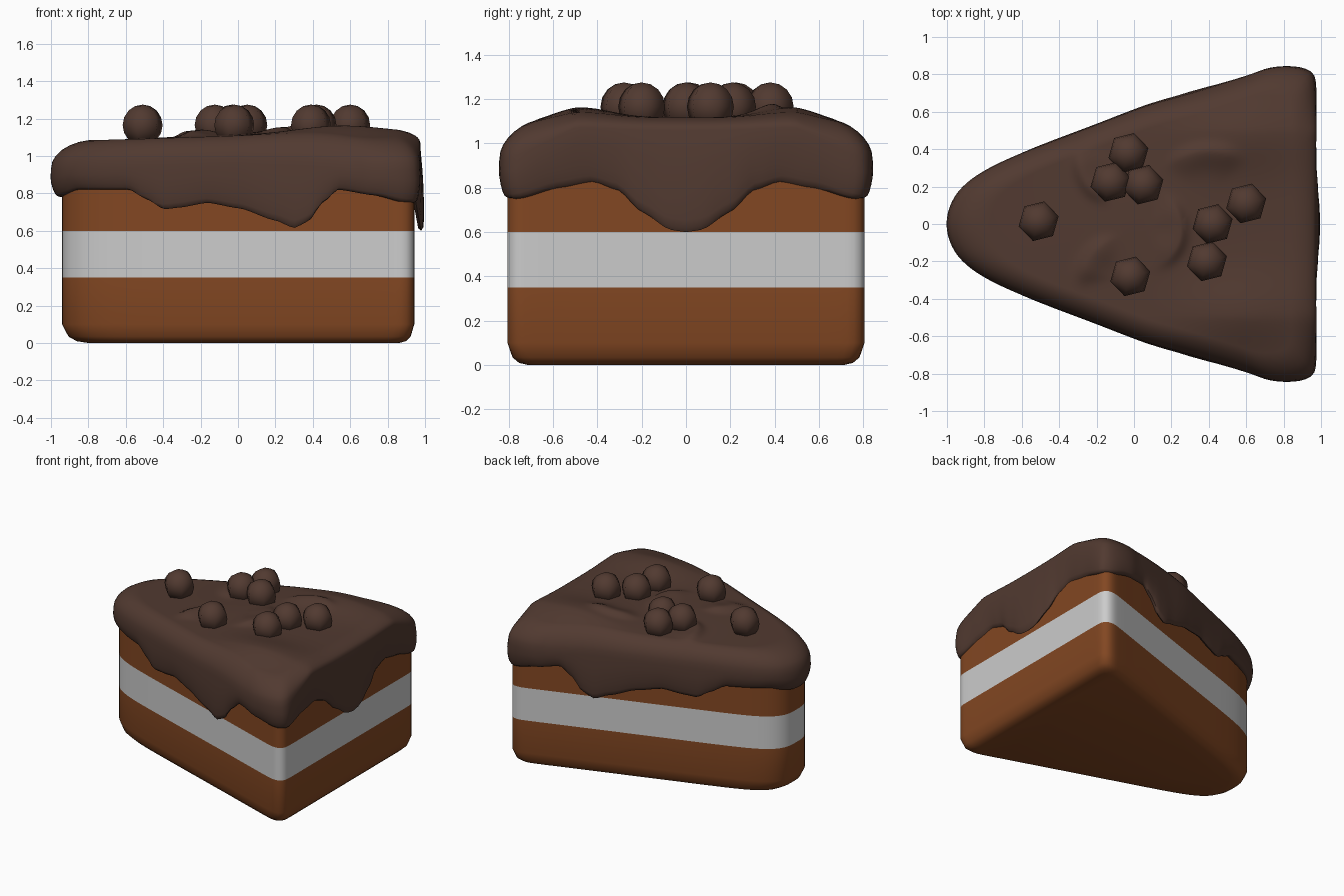
import bpy, bmesh, math
from mathutils import Vector

if "Cube" in bpy.data.objects:
    bpy.data.objects.remove(bpy.data.objects["Cube"])

CX = 0.25   # centre that rings shrink towards
N = 192


def material(name, rgb):
    m = bpy.data.materials.new(name)
    m.diffuse_color = (*rgb, 1)
    m.use_nodes = True
    m.node_tree.nodes["Principled BSDF"].inputs["Base Color"].default_value = m.diffuse_color
    return m


def outline(half):
    """Closed smooth outline from half its points, mirrored in y, evenly resampled."""
    pts = [Vector(p) for p in half]
    pts += [Vector((x, -y)) for x, y in reversed(half) if y > 0]
    n, dense = len(pts), []
    for i in range(n):
        a, b, c, d = (pts[(i + k) % n] for k in (-1, 0, 1, 2))
        for j in range(20):
            t = j / 20
            dense.append(0.5 * (2 * b + (c - a) * t + (2 * a - 5 * b + 4 * c - d) * t * t
                                + (3 * b - a - 3 * c + d) * t ** 3))
    dense.append(dense[0])
    run = [0.0]
    for p, q in zip(dense, dense[1:]):
        run.append(run[-1] + (q - p).length)
    out, k = [], 0
    for i in range(N):
        s = run[-1] * i / N
        while run[k + 1] < s:
            k += 1
        out.append(dense[k].lerp(dense[k + 1], (s - run[k]) / (run[k + 1] - run[k])))
    return out


def scaled(p, s):
    return Vector((CX + (p.x - CX) * s, p.y * s))


def finish(ob, mat, angle=50):
    if ob.name not in bpy.context.collection.objects:
        bpy.context.collection.objects.link(ob)
    if mat:
        ob.data.materials.append(mat)
    bpy.ops.object.select_all(action='DESELECT')
    ob.select_set(True)
    bpy.context.view_layer.objects.active = ob
    bpy.ops.object.shade_smooth_by_angle(angle=math.radians(angle))


def loft(name, rings, mat=None, cap=False):
    """Skin a stack of closed rings; cap closes the first ring."""
    bm = bmesh.new()
    vs = [[bm.verts.new(p) for p in r] for r in rings]
    for a, b in zip(vs, vs[1:]):
        for i in range(N):
            j = (i + 1) % N
            bm.faces.new((a[i], a[j], b[j], b[i]))
    if cap:
        bm.faces.new(vs[0])
    bmesh.ops.recalc_face_normals(bm, faces=bm.faces)
    if sum(f.normal.dot(f.calc_center_median() - Vector((CX, 0, 0.6))) * f.calc_area()
           for f in bm.faces) < 0:
        bmesh.ops.reverse_faces(bm, faces=bm.faces)
    me = bpy.data.meshes.new(name)
    bm.to_mesh(me)
    bm.free()
    finish(bpy.data.objects.new(name, me), mat)


def interp(keys, v):
    for (a, za), (b, zb) in zip(keys, keys[1:]):
        if v <= b:
            t = max(0, (v - a) / (b - a))
            return za + (zb - za) * (0.5 * t + 0.5 * t * t * (3 - 2 * t))
    return keys[-1][1]


sponge = material("sponge", (0.225, 0.063, 0.016))
chocolate = material("chocolate", (0.083, 0.042, 0.03))

# Sponge and cream layers
body = outline([(-0.94, 0), (-0.93, 0.1), (-0.88, 0.18), (-0.78, 0.247), (-0.6, 0.32),
                (-0.2, 0.455), (0.2, 0.588), (0.6, 0.722), (0.78, 0.782), (0.86, 0.804),
                (0.91, 0.798), (0.937, 0.765), (0.942, 0.7), (0.942, 0.5), (0.942, 0.25)])


def layer(name, levels, mat, cap=False):
    loft(name, [[(*scaled(p, s), z) for p in body] for s, z in levels], mat, cap)


layer("bottom_sponge", [(0.88, 0), (0.935, 0.01), (0.972, 0.035), (1, 0.1), (1, 0.35)], sponge, True)
layer("cream_layer", [(1, 0.35), (1, 0.6)], None)
layer("top_sponge", [(1, 0.6), (1, 0.95)], sponge)

# Frosting with wavy dripping edge and swirled top
frost = outline([(-1, 0), (-0.98, 0.1), (-0.92, 0.195), (-0.8, 0.285), (-0.6, 0.38),
                 (-0.3, 0.495), (0, 0.61), (0.12, 0.65), (0.3, 0.7), (0.6, 0.793), (0.72, 0.833),
                 (0.83, 0.842), (0.92, 0.825), (0.965, 0.775), (0.974, 0.6), (0.974, 0.3)])
SIDE = [(-1, 0.78), (-0.9, 0.82), (-0.62, 0.82), (-0.5, 0.76), (-0.42, 0.715), (-0.33, 0.725),
        (-0.18, 0.75), (0, 0.72), (0.2, 0.655), (0.3, 0.615), (0.38, 0.65), (0.46, 0.75),
        (0.55, 0.82), (0.75, 0.79), (0.92, 0.75)]
BACK = [(0, 0.6), (0.07, 0.61), (0.2, 0.69), (0.32, 0.79), (0.44, 0.825), (0.6, 0.8), (0.78, 0.75)]
# Swirl ridges: centre x, centre y, radius, start and end angle
SWIRLS = [(0.05, -0.03, 0.2, -60, 50), (-0.05, -0.3, 0.22, 110, 180),
          (0.4, 0.1, 0.29, 60, 130), (-0.05, 0.35, 0.24, 170, 240)]


def on_back(p):
    return p.x > 0.9 and abs(p.y) < 0.8


def drip(p):
    return interp(BACK, abs(p.y)) if on_back(p) else interp(SIDE, p.x)


def ridge(p, cx, cy, rad, a0, a1):
    a = math.degrees(math.atan2(p.y - cy, p.x - cx)) % 360
    off = abs((a - (a0 + a1) / 2 + 180) % 360 - 180) / ((a1 - a0) / 2)
    d = math.hypot(p.x - cx, p.y - cy) - rad
    return 0.03 * math.exp(-off ** 4) * math.exp(-(d / (0.04 if d > 0 else 0.09)) ** 2)


def height(p):
    dome = 0.025 * math.exp(-((p.x - 0.05) ** 2 + p.y ** 2) / 0.16)
    swirl = sum(ridge(p, *w) for w in SWIRLS)
    mound = 0.05 * math.exp(-(p.x - 0.55) ** 2 / 0.12 - (abs(p.y) - 0.48) ** 2 / 0.04)
    corner = 0.045 * min(1, max(0, (abs(p.y) - 0.5) / 0.3)) * min(1, max(0, p.x / 0.6))
    return 1.1 + 0.02 * p.x + dome + swirl + mound - corner


def shoulder(p, drop):
    """The shoulder is soft on the sides and tip, crisper along the back."""
    k = min(1, max(0, (abs(p.y) - 0.5) / 0.3)) if on_back(p) else 1
    return drop * (0.4 + 0.6 * k)


rings = []
for k in range(1, 37):
    s = 0.84 * k / 36
    rings.append([(*scaled(p, s), height(scaled(p, s))) for p in frost])
for s, drop in ((0.88, 0.008), (0.92, 0.025), (0.955, 0.05), (0.98, 0.08), (0.994, 0.11), (1, 0.15)):
    rings.append([(*scaled(p, s), height(scaled(p, s)) - shoulder(p, drop)) for p in frost])
for t, s in ((0.3, 1), (0.5, 0.996), (0.7, 0.988), (0.88, 0.977), (0.96, 0.968), (1, 0.95), (0.97, 0.93)):
    ring = []
    for p in frost:
        top, low = height(p) - shoulder(p, 0.15), drip(p)
        bulge = (0.052 if on_back(p) else 0.03) * max(0, (0.82 - low) / 0.2) * t
        ring.append((*scaled(p, s + bulge), top + (low - top) * t))
    rings.append(ring)
loft("frosting", rings, chocolate, True)

# Chocolate balls
BALLS = [(-0.51, 0.015), (-0.03, 0.38), (-0.125, 0.225), (0.05, 0.21),
         (0.42, 0), (0.6, 0.11), (0.39, -0.2), (-0.02, -0.28)]
for i, (x, y) in enumerate(BALLS):
    bpy.ops.mesh.primitive_uv_sphere_add(segments=6, ring_count=8, radius=0.11,
                                         location=(x, y, 1.165), rotation=(0, 0, math.radians(-16)))
    ball = bpy.context.object
    ball.name = f"chocolate_ball_{i + 1}"
    finish(ball, chocolate, 75)
